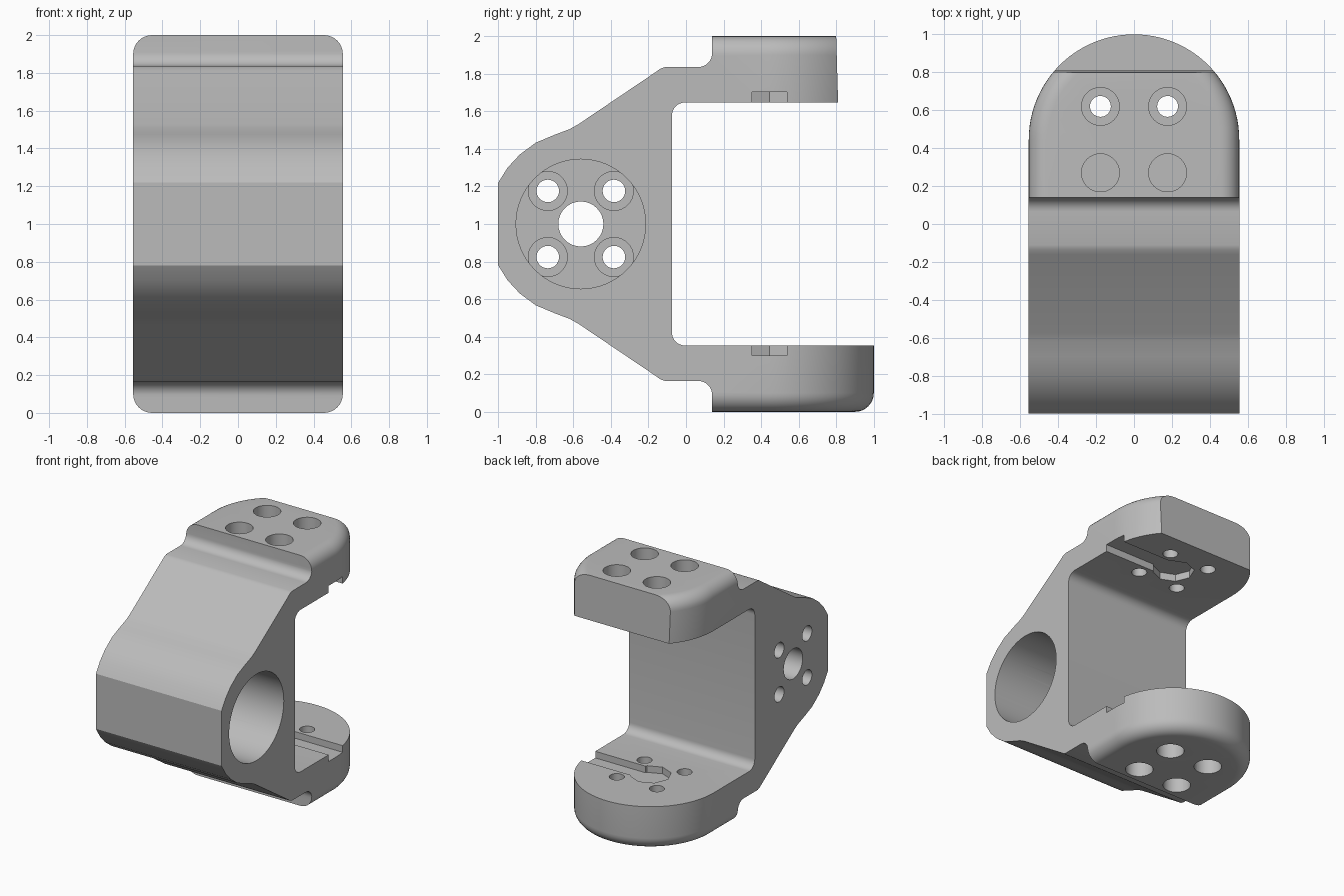
import bpy, bmesh
from math import sin, cos, pi, radians
from mathutils import Matrix, Vector

cube = bpy.data.objects.get("Cube")
if cube:
    bpy.data.objects.remove(cube, do_unlink=True)

HALF_W = 0.555            # half width, also radius of the rounded pads
PAD_Y = 0.445             # centre of pad rounding and screw pattern
BORE_Y, BORE_R = -0.56, 0.345
FLOOR_X = -0.35           # inner floor of the big bore

metal = bpy.data.materials.new("grey metal")
metal.use_nodes = True
GREY = (0.5, 0.5, 0.5, 1)
metal.diffuse_color = GREY
metal.node_tree.nodes["Principled BSDF"].inputs["Base Color"].default_value = GREY


def add_object(name, bm):
    bmesh.ops.recalc_face_normals(bm, faces=bm.faces[:])
    mesh = bpy.data.meshes.new(name)
    bm.to_mesh(mesh)
    bm.free()
    mesh.materials.append(metal)
    ob = bpy.data.objects.new(name, mesh)
    bpy.context.collection.objects.link(ob)
    return ob


def loft(name, rings):
    """Skin closed rings of equal length and cap both ends."""
    bm = bmesh.new()
    loops = [[bm.verts.new(p) for p in ring] for ring in rings]
    for a, b in zip(loops, loops[1:]):
        for i in range(len(a)):
            j = (i + 1) % len(a)
            bm.faces.new((a[i], a[j], b[j], b[i]))
    bm.faces.new(loops[0])
    bm.faces.new(loops[-1])
    return add_object(name, bm)


def cylinder(name, axis, centre, r, start, end, sides=32):
    """Cylinder along x or z; centre gives the other two coordinates."""
    rings = []
    for s in (start, end):
        pts = [(centre[0] + r * cos(2 * pi * i / sides),
                centre[1] + r * sin(2 * pi * i / sides)) for i in range(sides)]
        rings.append([(s, u, v) if axis == "x" else (u, v, s) for u, v in pts])
    return loft(name, rings)


def box(name, lo, hi):
    lo, hi = Vector(lo), Vector(hi)
    bm = bmesh.new()
    bmesh.ops.create_cube(bm, size=1, matrix=Matrix.Translation((lo + hi) / 2)
                          @ Matrix.Diagonal((*(hi - lo), 1)))
    return add_object(name, bm)


def boolean(target, tool, operation="DIFFERENCE"):
    mod = target.modifiers.new(tool.name, "BOOLEAN")
    mod.operation, mod.solver, mod.object = operation, "EXACT", tool
    bpy.context.view_layer.update()
    graph = bpy.context.evaluated_depsgraph_get()
    result = bpy.data.meshes.new_from_object(target.evaluated_get(graph))
    target.modifiers.clear()
    target.data = result
    bpy.data.objects.remove(tool, do_unlink=True)


def arc(cy, cz, r, a0, a1, n=8):
    steps = [radians(a0 + (a1 - a0) * i / n) for i in range(n + 1)]
    return [(cy + r * cos(a), cz + r * sin(a)) for a in steps]


# Side profile: one half from the nose to the inner corner, mirrored about z = 1
def half_profile(tip_outer, tip_inner):
    nose = [(-1, 1.22), (-0.95, 1.3), (-0.885, 1.37), (-0.8, 1.433), (-0.7, 1.475),
            (-0.62, 1.505), (-0.575, 1.53), (-0.16, 1.81), (-0.135, 1.828), (-0.11, 1.836)]
    neck = arc(0.065, 1.91, 0.074, 270, 360)
    tip = [(0.139, 2.2), (tip_outer, 2.2), (tip_inner, 1.647)]
    return nose + neck + tip + arc(-0.005, 1.577, 0.07, 90, 180)


upper = half_profile(0.794, 0.81)       # trimmed, slightly leaning end
lower = [(y, 2 - z) for y, z in reversed(half_profile(1.2, 1.2))]
profile = upper + lower
bracket = loft("bracket", [[(x, y, z) for y, z in profile] for x in (-0.8, 0.8)])


# Envelope: rounded plan outline with filleted top and bottom rims
def plan_ring(inset, z):
    r = HALF_W - inset
    pts = [(r, -1.2)] + arc(0, PAD_Y, r, 0, 180, 48) + [(-r, -1.2)]
    return [(x, y, z) for x, y in pts]


FILLET = 0.1
rim = [(FILLET * (1 - sin(t * pi / 16)), FILLET * (1 - cos(t * pi / 16))) for t in range(9)]
rings = [plan_ring(d, z) for d, z in rim] + [plan_ring(d, 2 - z) for d, z in reversed(rim)]
boolean(bracket, loft("envelope", rings), "INTERSECT")

# Big blind bore with a centre hole and four counterbored holes in its end wall
boolean(bracket, cylinder("bore", "x", (BORE_Y, 1), BORE_R, FLOOR_X, 0.8, 64))
boolean(bracket, cylinder("centre_hole", "x", (BORE_Y, 1), 0.12, -0.8, 0))
for sy in (-1, 1):
    for sz in (-1, 1):
        spot = (BORE_Y + 0.176 * sy, 1 + 0.176 * sz)
        boolean(bracket, cylinder("wall_hole", "x", spot, 0.06, -0.8, 0))
        boolean(bracket, cylinder("wall_counterbore", "x", spot, 0.104, -0.43, FLOOR_X + 0.02))

# Four counterbored screw holes through each pad
for sx in (-1, 1):
    for sy in (-1, 1):
        spot = (0.177 * sx, PAD_Y + 0.175 * sy)
        boolean(bracket, cylinder("screw_hole", "z", spot, 0.055, -0.2, 2.2))
        boolean(bracket, cylinder("lower_counterbore", "z", spot, 0.1, -0.2, 0.2))
        boolean(bracket, cylinder("upper_counterbore", "z", spot, 0.1, 1.8, 2.2))

# Key slot on the inner face of each pad, open at the left edge
for z0, z1 in ((0.3, 0.5), (1.5, 1.703)):
    boolean(bracket, box("slot", (0, PAD_Y - 0.093, z0), (0.8, PAD_Y + 0.093, z1)))
    boolean(bracket, cylinder("slot_end", "z", (0, PAD_Y), 0.15, z0, z1, 8))

bpy.ops.object.select_all(action="DESELECT")
bracket.select_set(True)
bpy.context.view_layer.objects.active = bracket
bpy.ops.object.shade_smooth_by_angle(angle=radians(30))
